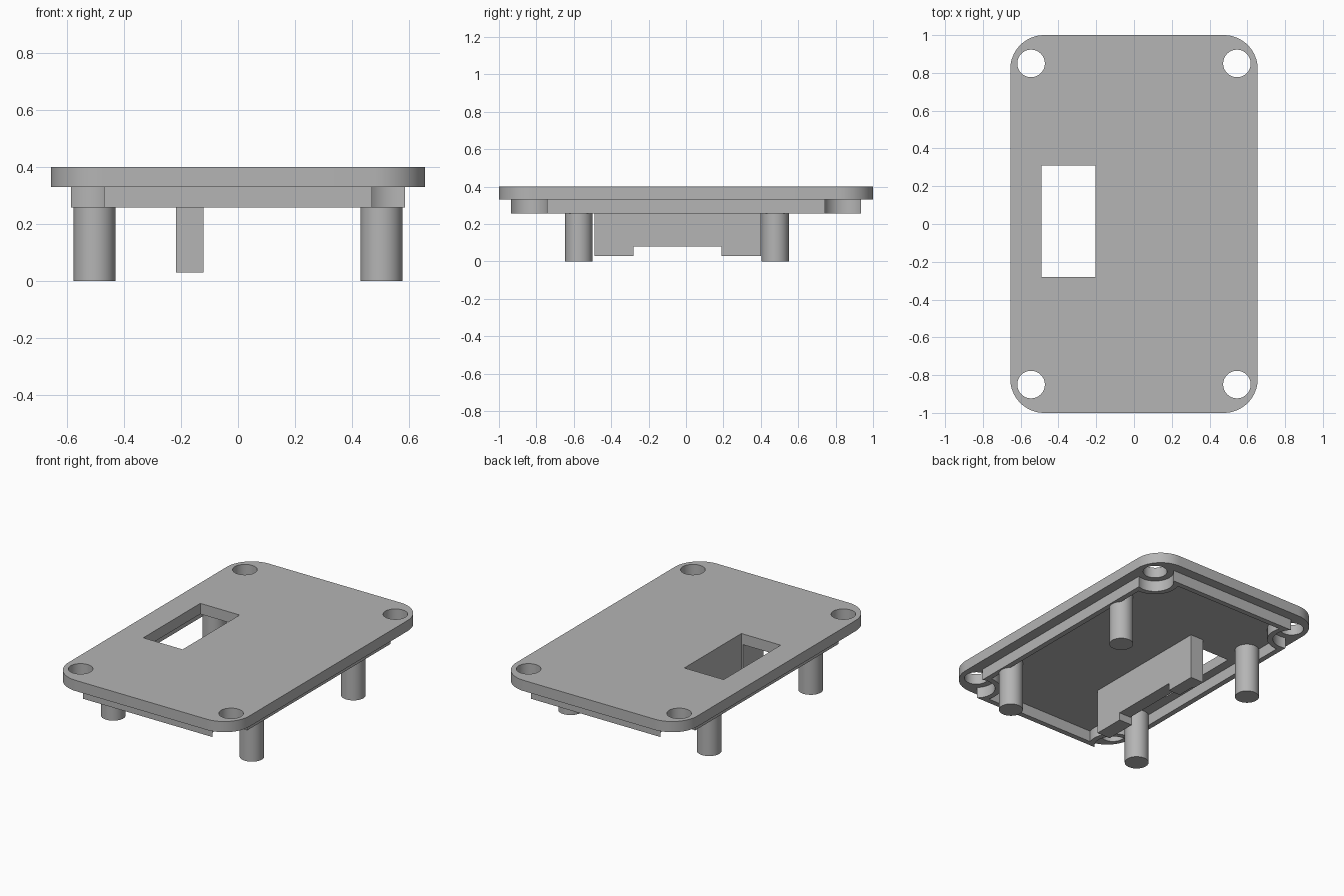
import bpy
import math

cube = bpy.data.objects.get("Cube")
if cube:
    bpy.data.objects.remove(cube, do_unlink=True)

PLATE_X, PLATE_Y, CORNER = 0.655, 1.0, 0.18
PLATE_LOW, PLATE_TOP, LIP_LOW = 0.33, 0.40, 0.257
HOLE_X, HOLE_Y, HOLE_R = 0.545, 0.85, 0.073
WIN_L, WIN_R, WIN_F, WIN_B = -0.49, -0.205, -0.28, 0.31

grey = bpy.data.materials.new("plain grey")
grey.use_nodes = True
grey.diffuse_color = (0.46, 0.46, 0.46, 1)
grey.node_tree.nodes["Principled BSDF"].inputs["Base Color"].default_value = grey.diffuse_color


def arc(cx, cy, r, a0, a1, n=16):
    """Points along an arc, angles in radians."""
    steps = [a0 + (a1 - a0) * i / n for i in range(n + 1)]
    return [(cx + r * math.cos(a), cy + r * math.sin(a)) for a in steps]


def circle(cx, cy, r):
    return arc(cx, cy, r, 0, math.tau, 48)[:-1]


def box(x0, x1, y0, y1):
    return [(x0, y0), (x1, y0), (x1, y1), (x0, y1)]


def four_corners(corner):
    """Mirror the +x +y corner path into a closed outline."""
    flip = corner[::-1]
    return (corner + [(-x, y) for x, y in flip]
            + [(-x, -y) for x, y in corner] + [(x, -y) for x, y in flip])


def slab(name, loops, z0, z1):
    """Extrude a flat outline, with any inner loops as openings."""
    curve = bpy.data.curves.new(name, "CURVE")
    curve.dimensions = "2D"
    curve.fill_mode = "BOTH"
    curve.extrude = (z1 - z0) / 2
    for loop in loops:
        spline = curve.splines.new("POLY")
        spline.points.add(len(loop) - 1)
        for point, (x, y) in zip(spline.points, loop):
            point.co = (x, y, 0, 1)
        spline.use_cyclic_u = True
    obj = bpy.data.objects.new(name, curve)
    bpy.context.collection.objects.link(obj)
    obj.location.z = (z0 + z1) / 2
    curve.materials.append(grey)
    bpy.ops.object.select_all(action="DESELECT")
    obj.select_set(True)
    bpy.context.view_layer.objects.active = obj
    bpy.ops.object.convert(target="MESH")
    obj = bpy.context.view_layer.objects.active
    bpy.ops.object.mode_set(mode="EDIT")
    bpy.ops.mesh.select_all(action="SELECT")
    bpy.ops.mesh.remove_doubles(threshold=0.0001)
    bpy.ops.mesh.normals_make_consistent(inside=False)
    bpy.ops.object.mode_set(mode="OBJECT")
    bpy.ops.object.shade_smooth_by_angle(angle=math.radians(30))
    return obj


# Cover plate with rounded corners, four screw holes and a window
outline = four_corners(arc(PLATE_X - CORNER, PLATE_Y - CORNER, CORNER, 0, math.pi / 2))
holes = [circle(sx * HOLE_X, sy * HOLE_Y, HOLE_R) for sx in (-1, 1) for sy in (-1, 1)]
window = box(WIN_L, WIN_R, WIN_F, WIN_B)
slab("cover_plate", [outline] + holes + [window], PLATE_LOW, PLATE_TOP)


# Lip under the plate, curving inward around each screw hole
def lip_outline(inset):
    x, y, r = 0.585 - inset, 0.935 - inset, 0.114 + inset
    start = math.tau - math.acos((x - HOLE_X) / r)
    end = math.pi - math.asin((y - HOLE_Y) / r)
    return four_corners(arc(HOLE_X, HOLE_Y, r, start, end))


slab("locating_lip", [lip_outline(0), lip_outline(0.035)], LIP_LOW, PLATE_LOW)

# Support posts
for side, x in (("right", -0.502), ("left", 0.502)):
    for end, y in (("front", -0.573), ("back", 0.477)):
        slab(f"{end}_{side}_post", [circle(x, y, HOLE_R)], 0, PLATE_LOW)

# Retaining wall beside the window, trimmed flush with the opening
W0, W1, FRONT, BACK = -0.217, -0.12, -0.49, 0.40
slab("retaining_wall", [[
    (W0, FRONT), (W1, FRONT), (W1, BACK), (W0, BACK),
    (W0, WIN_B), (WIN_R, WIN_B), (WIN_R, WIN_F), (W0, WIN_F)]], 0.08, PLATE_LOW)
slab("wall_front_foot", [box(W0, W1, FRONT, WIN_F)], 0.03, 0.08)
slab("wall_back_foot", [[
    (WIN_R, 0.19), (W1, 0.19), (W1, BACK), (W0, BACK),
    (W0, WIN_B), (WIN_R, WIN_B)]], 0.03, 0.08)
